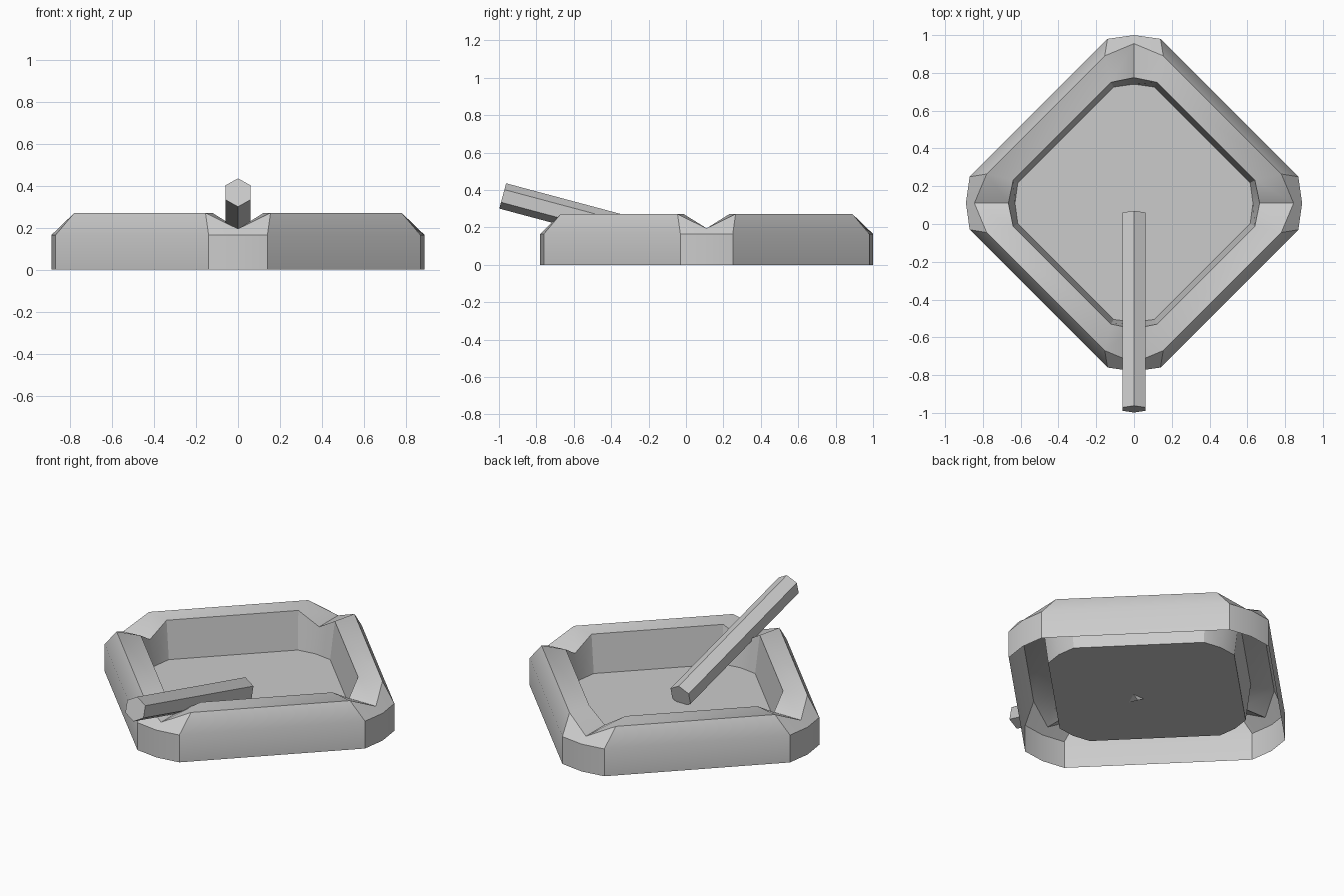
import bpy, bmesh
from math import radians, cos, sin, pi
from mathutils import Vector, Matrix

if "Cube" in bpy.data.objects:
    bpy.data.objects.remove(bpy.data.objects["Cube"])

CY = 0.11  # tray centre in y


def finish(name, bm):
    bmesh.ops.recalc_face_normals(bm, faces=bm.faces)
    mesh = bpy.data.meshes.new(name)
    bm.to_mesh(mesh)
    bm.free()
    obj = bpy.data.objects.new(name, mesh)
    bpy.context.collection.objects.link(obj)
    bpy.context.view_layer.objects.active = obj
    obj.select_set(True)
    bpy.ops.object.shade_smooth_by_angle(angle=radians(30))
    obj.select_set(False)
    return obj


# Tray shell, open underneath: each ring is a diamond with three points per corner.
# half corner width, corner side reach, side z, corner tip reach, tip z
rings = [
    (0.140, 0.870, 0.000, 0.890, 0.000),  # foot of outer wall
    (0.140, 0.870, 0.165, 0.890, 0.165),  # top of outer wall
    (0.155, 0.780, 0.271, 0.845, 0.195),  # rim ridge, notched at the tips
    (0.122, 0.640, 0.271, 0.665, 0.195),  # inner rim edge
    (0.108, 0.615, 0.045, 0.630, 0.045),  # floor edge
]
bm = bmesh.new()
loops = []
for w, r, z, tip, tip_z in rings:
    loop = []
    for k in range(4):
        turn = Matrix.Rotation(k * pi / 2, 3, 'Z')
        for p in ((r, -w, z), (tip, 0, tip_z), (r, w, z)):
            loop.append(bm.verts.new(turn @ Vector(p) + Vector((0, CY, 0))))
    loops.append(loop)
for a, b in zip(loops, loops[1:]):
    for i in range(12):
        j = (i + 1) % 12
        bm.faces.new((a[i], a[j], b[j], b[i]))
bm.faces.new(loops[-1])
# open shell: keep the floor facing up
tray = finish("ashtray", bm)
floor = max(tray.data.polygons, key=lambda p: len(p.vertices))
if floor.normal.z < 0:
    tray.data.flip_normals()

# Cigarette: six-sided rod leaning in the front notch
start, end = Vector((0, -0.98, 0.368)), Vector((0, 0.052, 0.092))
axis = (end - start).normalized()
side = Vector((1, 0, 0))
up = side.cross(axis)
bm = bmesh.new()
ends = [[bm.verts.new(c + 0.07 * (side * sin(i * pi / 3) + up * cos(i * pi / 3)))
         for i in range(6)] for c in (start, end)]
for i in range(6):
    j = (i + 1) % 6
    bm.faces.new((ends[0][i], ends[0][j], ends[1][j], ends[1][i]))
for e in ends:
    bm.faces.new(e)
finish("cigarette", bm)
